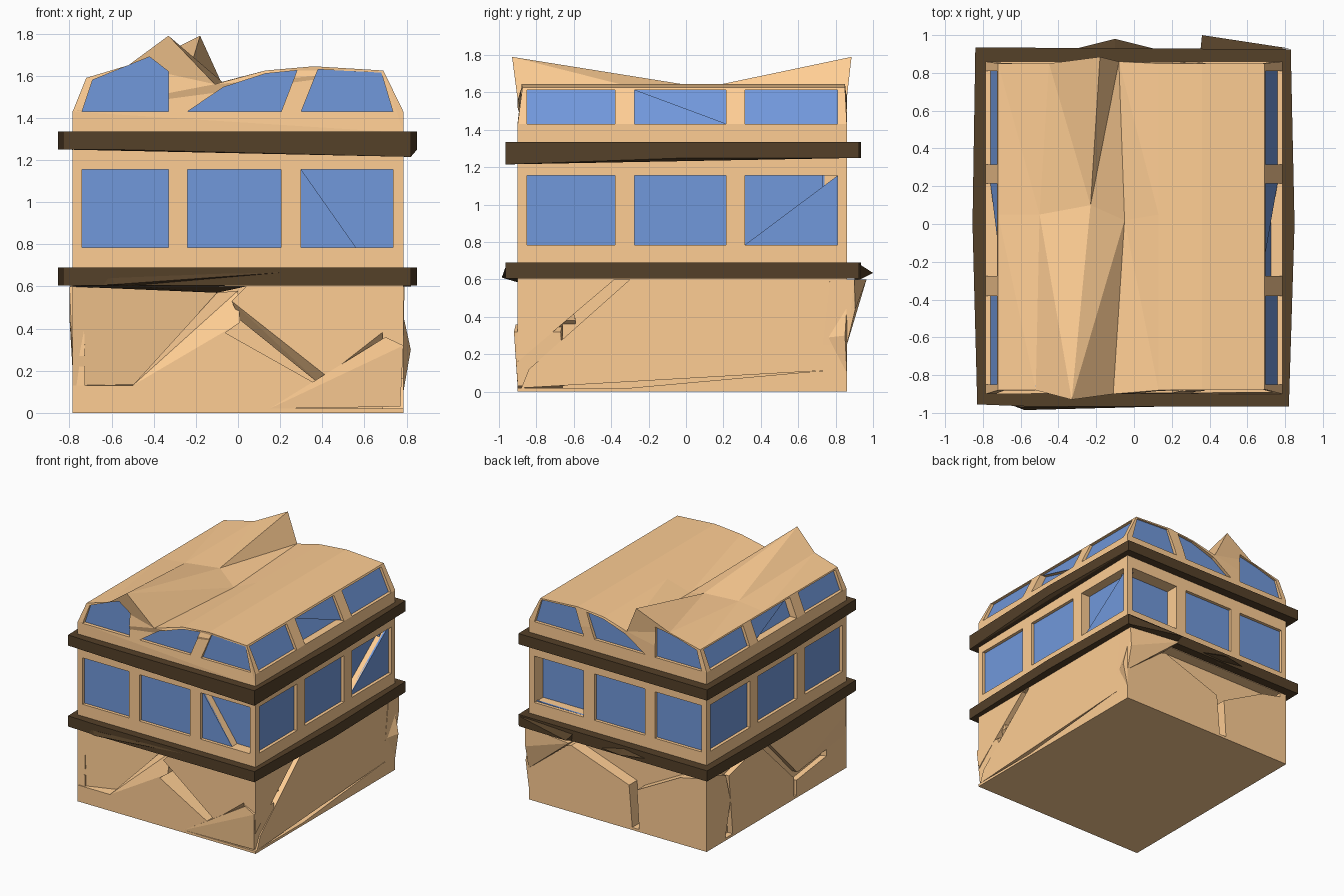
import bpy, bmesh

if "Cube" in bpy.data.objects:
    bpy.data.objects.remove(bpy.data.objects["Cube"])


def material(name, rgb):
    m = bpy.data.materials.new(name)
    m.diffuse_color = (*rgb, 1)
    m.use_nodes = True
    m.node_tree.nodes["Principled BSDF"].inputs["Base Color"].default_value = m.diffuse_color
    return m


SAND = material("sandstone", (1.0, 0.615, 0.296))
DARK = material("dark_trim", (0.09, 0.052, 0.022))
GLASS = material("blue_glass", (0.165, 0.315, 0.71))


def finish(name, bm, mat, hidden=False):
    bmesh.ops.recalc_face_normals(bm, faces=bm.faces)
    me = bpy.data.meshes.new(name)
    bm.to_mesh(me)
    bm.free()
    ob = bpy.data.objects.new(name, me)
    bpy.context.collection.objects.link(ob)
    me.materials.append(mat)
    ob.hide_render = hidden
    ob.hide_viewport = hidden
    return ob


def hulls(name, groups, mat, hidden=False):
    """One object made of several convex chunks."""
    total = bmesh.new()
    for pts in groups:
        bm = bmesh.new()
        vs = [bm.verts.new(p) for p in pts]
        res = bmesh.ops.convex_hull(bm, input=vs)
        junk = [g for g in res["geom_interior"] + res["geom_unused"]
                if isinstance(g, bmesh.types.BMVert) and g.is_valid]
        bmesh.ops.delete(bm, geom=list(set(junk)), context='VERTS')
        bmesh.ops.dissolve_limit(bm, angle_limit=0.01, verts=bm.verts, edges=bm.edges)
        bmesh.ops.recalc_face_normals(bm, faces=bm.faces)
        tmp = bpy.data.meshes.new("tmp")
        bm.to_mesh(tmp)
        bm.free()
        total.from_mesh(tmp)
        bpy.data.meshes.remove(tmp)
    return finish(name, total, mat, hidden)


def box(x0, x1, y0, y1, z0, z1):
    return [(x, y, z) for x in (x0, x1) for y in (y0, y1) for z in (z0, z1)]


# side: (runs along x?, wall position, inward direction)
SIDES = {"front": (True, -0.9, 1), "back": (True, 0.86, -1),
         "right": (False, 0.785, -1), "left": (False, -0.785, 1)}


def place(side, u, z, d):
    return (u, d, z) if SIDES[side][0] else (d, u, z)


def slab(side, poly, a, b):
    """Polygon of (u, z[, d]) on a side, thickened from depth a to b inward."""
    _, wall, s = SIDES[side]
    return [place(side, p[0], p[1], (p[2] if len(p) > 2 else wall) + s * o)
            for p in poly for o in (a, b)]


def cut(ob, cutter):
    m = ob.modifiers.new("window_pockets", 'BOOLEAN')
    m.operation = 'DIFFERENCE'
    m.solver = 'EXACT'
    m.object = cutter


def glaze(ob, name, windows):
    """windows: (side, polygon, None or (intact part, sunken part, depth))."""
    shallow, deep, panes = [], [], []
    for side, poly, broken in windows:
        shallow.append(slab(side, poly, -0.1, 0.03))
        if broken:
            flat, sunk, depth = broken
            deep.append(slab(side, sunk, 0.0, depth))
            panes.append(slab(side, flat, 0.025, 0.04))
            panes.append(slab(side, sunk, depth - 0.01, depth + 0.01))
        else:
            panes.append(slab(side, poly, 0.025, 0.04))
    cut(ob, hulls(name + "_cutter", shallow, SAND, True))
    if deep:
        cut(ob, hulls(name + "_deep_cutter", deep, SAND, True))
    hulls(name + "_panes", panes, GLASS)


def rect(u0, u1, z0=0.785, z1=1.155):
    return [(u0, z0), (u1, z0), (u1, z1), (u0, z1)]


# middle storey with three windows per side
XW = [(-0.74, -0.33), (-0.24, 0.205), (0.3, 0.735)]
YW = [(-0.85, -0.38), (-0.275, 0.215), (0.315, 0.81)]
wall = hulls("middle_wall", [box(-0.785, 0.785, -0.9, 0.86, 0.6, 1.33)], SAND)
wins = []
for side in SIDES:
    for i, (u0, u1) in enumerate(XW if SIDES[side][0] else YW):
        q = rect(u0, u1)
        broken = None
        if (side, i) == ("front", 2):
            broken = ([q[0], (0.56, 0.785), q[3]], [(0.56, 0.785), q[1], q[2], q[3]], 0.1)
        elif (side, i) == ("right", 2):
            broken = ([q[0], q[1], q[2]], [q[0], q[2], q[3]], 0.09)
        elif (side, i) == ("back", 2):
            broken = ([q[0], q[1], (u1, 0.79)], q, 0.12)
        wins.append((side, q, broken))
glaze(wall, "middle_window", wins)

# upper storey and roof: cross-sections lofted from front to back, each point (x, y, z)
front = [(-.785, -.9, 1.33), (-.785, -.9, 1.43), (-.72, -.88, 1.59), (-.52, -.88, 1.65),
         (-.33, -.93, 1.79), (-.11, -.9, 1.56), (.13, -.88, 1.625), (.36, -.88, 1.645),
         (.69, -.875, 1.625), (.785, -.9, 1.43), (.785, -.9, 1.33)]
back = [(x, .86 if z < 1.5 else .85, z) for x, y, z in front]
back[3], back[4], back[5] = (-.45, .85, 1.655), (-.18, .885, 1.79), (-.08, .86, 1.57)
mid = [(x, 0.05, z) for x, y, z in front]
mid[3], mid[4], mid[5] = (-.5, .05, 1.615), (-.23, .1, 1.625), (-.05, .02, 1.55)
bm = bmesh.new()
rings = [[bm.verts.new(p) for p in ring] for ring in (front, mid, back)]
n = len(front)
for a, b in zip(rings, rings[1:]):
    for i in range(n):
        j = (i + 1) % n
        bm.faces.new((a[i], a[j], b[j], b[i]))
bm.faces.new(rings[0])
bm.faces.new(rings[-1])
bm.normal_update()
bmesh.ops.recalc_face_normals(bm, faces=bm.faces)
bmesh.ops.triangulate(bm, faces=bm.faces, ngon_method='EAR_CLIP')
roof = finish("upper_storey_roof", bm, SAND)

wins = []
for side, d in (("front", -.895), ("back", .86)):
    peak = [(-.33, 1.62), (-.42, 1.69)] if side == "front" else [(-.33, 1.67), (-.45, 1.635)]
    for poly in ([(-.74, 1.43), (-.33, 1.43), *peak, (-.52, 1.63), (-.69, 1.58)],
                 [(-.24, 1.43), (.205, 1.43), (.28, 1.625), (.13, 1.61), (-.07, 1.545)],
                 [(.3, 1.43), (.735, 1.43), (.68, 1.615), (.38, 1.63)]):
        wins.append((side, [(u, z, d) for u, z in poly], None))
for side, s, zt, dt in (("right", 1, 1.612, .7), ("left", -1, 1.58, .725)):
    for i, (u0, u1) in enumerate(YW):
        q = [(u0, 1.43, s * .785), (u1, 1.43, s * .785), (u1, zt, s * dt), (u0, zt, s * dt)]
        broken = ([q[1], q[2], q[3]], [q[0], q[1], q[3]], 0.07) if i == 1 else None
        wins.append((side, q, broken))
glaze(roof, "upper_window", wins)

# dark ledges, slightly bowed and bent
OUT = [(-.83, -.955), (-.58, -.965), (.82, -.965), (.85, 0), (.83, .925), (-.84, .935), (-.855, 0)]
hulls("upper_ledge", [[(x, y, 1.335) for x, y in OUT] +
                      [(x, y, 1.215 if (x > .5 and y < -.5) else 1.25) for x, y in OUT]], DARK)
hulls("lower_ledge", [[(x, y, z) for x, y in OUT for z in (.605, .69)],
                      [(-.8, -.9, .6), (-.58, -.985, .61), (-.1, -.85, .57), (.4, -.96, .68), (-.6, -.97, .64)],
                      [(.35, .9, .67), (.36, 1., .635), (.82, .93, .6), (.82, .93, .68), (.36, .9, .6)],
                      [(-.3, .93, .64), (-.1, .98, .635), (.1, .93, .62), (-.1, .9, .69), (-.1, .9, .6)]], DARK)

# cracked rock base: a core with broken slabs set round it
hulls("base_core", [box(-.74, .745, -.66, .76, 0, .62), box(-.785, .785, -.9, .86, 0, .02)], SAND)


def rocks(side, polys, thick=0.1):
    hulls(side + "_rock_slabs", [slab(side, p, 0, thick) for p in polys], SAND)


rocks("front", [
    [(-.785, .12), (-.785, .61), (-.1, .61, -.68), (-.1, .12, -.68)],
    [(-.785, 0), (-.785, .13), (-.5, .135, -.81), (-.5, .13, -.9), (.08, 0)],
    [(-.5, .13, -.81), (-.5, .13, -.9), (-.1, .57, -.69), (0, .58, -.85), (.01, .43), (-.06, .38)],
    [(-.03, .53), (.05, .61), (.785, .61), (.785, .46), (.42, .175),
     (.01, .44, -.84), (.42, .11, -.84), (.77, .38, -.84)],
    [(-.5, .13), (-.06, .38), (.42, .11), (.15, .02), (.08, 0)],
    [(.42, .11), (.7, .36, -.91), (.785, .32, -.92), (.77, .03), (.15, .02)]], 0.25)
rocks("right", [
    [(-.9, .16), (-.9, .61), (-.37, .61)],
    [(-.84, .12), (-.3, .6), (.86, .61), (.86, .12), (-.88, .02)],
    [(.86, .0), (.86, .1), (.7, .11), (-.3, .02)],
    [(.86, .46), (.85, .3, .82), (.76, .29), (.86, .1)]])
rocks("left", [
    [(.86, 0), (.86, .61), (.62, .52), (.56, .3), (.63, 0)],
    [(.53, 0), (.48, .33), (.58, .5), (.2, .6), (-.24, .17), (-.24, 0)],
    [(.12, .61), (-.28, .2), (-.89, .27), (-.87, .45, -.8), (-.87, .6, -.8)],
    [(-.27, .14), (-.89, .22), (-.9, 0), (-.27, 0)]], 0.06)
rocks("back", [
    [(.785, 0), (.785, .42), (.41, .53), (-.1, .35), (-.13, 0)],
    [(-.19, 0), (-.17, .33), (-.55, .53), (-.785, .58), (-.785, 0)],
    [(.785, .25), (.785, .44, .905), (.79, .6, .9), (.36, .6, .965), (.42, .54, .89)]], 0.13)
